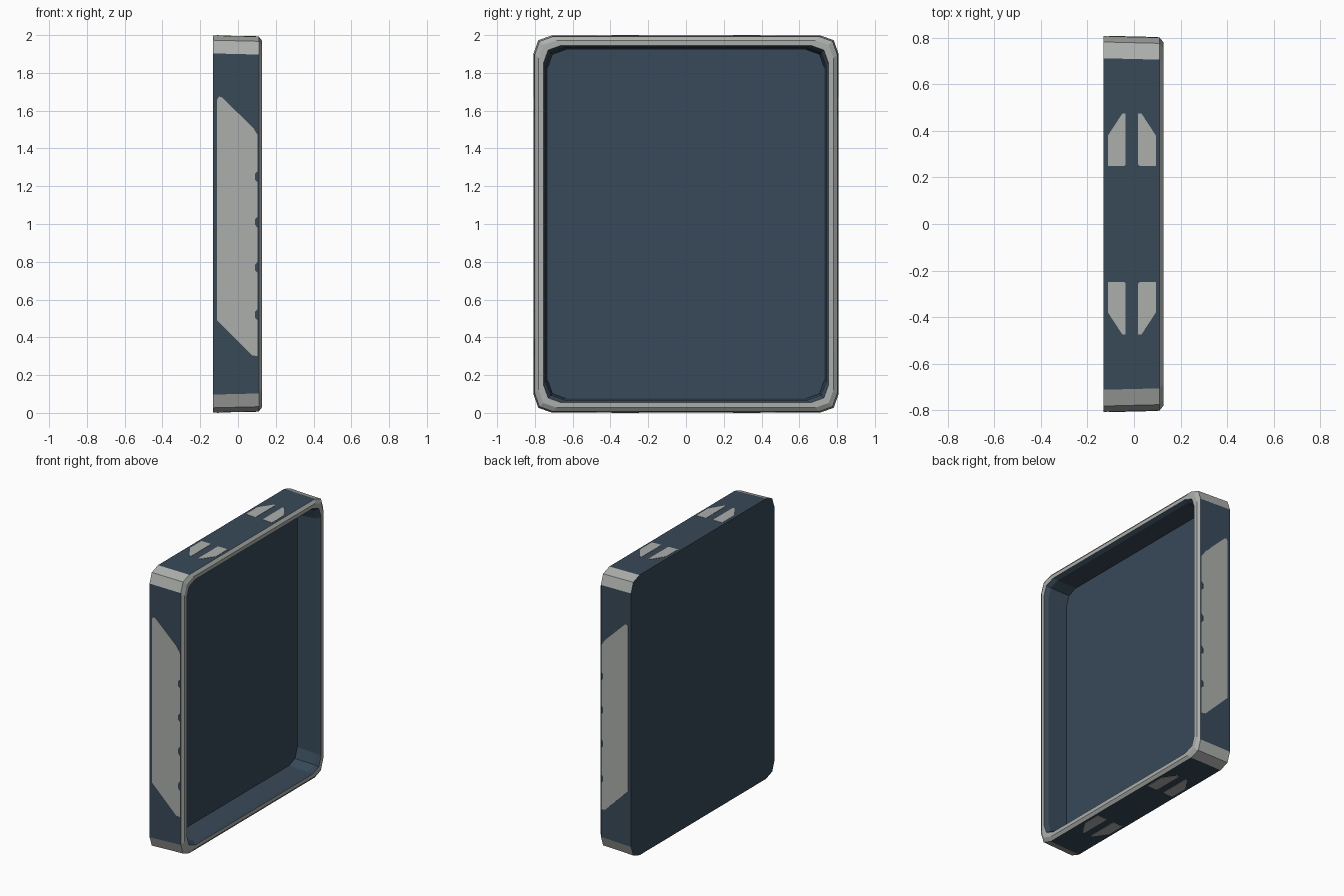
import bpy, bmesh
from mathutils import Vector

if "Cube" in bpy.data.objects:
    bpy.data.objects.remove(bpy.data.objects["Cube"])

W, H, CUT, MID = 0.807, 0.998, 0.095, 0.025   # half sizes and corner shape
BACK, TAPER = -0.132, 0.006 / 0.242           # back plane and wall taper


def material(name, rgb):
    m = bpy.data.materials.new(name)
    m.diffuse_color = (*rgb, 1)
    m.use_nodes = True
    m.node_tree.nodes["Principled BSDF"].inputs["Base Color"].default_value = m.diffuse_color
    return m


BLUE = material("slate_blue", (0.04, 0.068, 0.1))
GREY = material("light_grey", (0.41, 0.43, 0.41))


def finish(bm, name, mats):
    bmesh.ops.recalc_face_normals(bm, faces=bm.faces)
    me = bpy.data.meshes.new(name)
    bm.to_mesh(me)
    bm.free()
    for m in mats:
        me.materials.append(m)
    ob = bpy.data.objects.new(name, me)
    bpy.context.collection.objects.link(ob)
    return ob


def ring(bm, x, inset):
    """Rounded rectangle, two facets per corner, at depth x."""
    w, h = W - inset, H - inset
    corner = [(w, h - CUT), (w - MID, h - MID), (w - CUT, h)]
    pts = []
    for sy, sz in ((1, 1), (-1, 1), (-1, -1), (1, -1)):
        pts += [(sy * y, sz * z) for y, z in (corner if sy * sz > 0 else corner[::-1])]
    return [bm.verts.new((x, y, z + 1)) for y, z in pts]


# Tray: outer wall, bevelled rim, inner lip, recess and floor
bm = bmesh.new()
sections = [(BACK, 0, None), (0.11, 0.006, "wall"), (0.126, 0.026, "rim"),
            (0.126, 0.052, "rim"), (0.10, 0.066, "inside"), (-0.045, 0.075, "inside")]
prev = None
for x, inset, kind in sections:
    cur = ring(bm, x, inset)
    if prev is None:
        bm.faces.new(cur)
    else:
        for i in range(12):
            j = (i + 1) % 12
            f = bm.faces.new((prev[i], prev[j], cur[j], cur[i]))
            # the rim and the outer corner facets are grey
            f.material_index = int(kind == "rim" or (kind == "wall" and i % 3 < 2))
    prev = cur
bm.faces.new(prev)
finish(bm, "tray", [BLUE, GREY])


def plate(name, outline, place):
    """Thin inlay: outline of (x, along), place maps (x, along, lift)."""
    bm = bmesh.new()
    top = [bm.verts.new(place(x, a, 0.002)) for x, a in outline]
    low = [bm.verts.new(place(x, a, -0.002)) for x, a in outline]
    n = len(top)
    bm.faces.new(top)
    bm.faces.new(low[::-1])
    for i in range(n):
        j = (i + 1) % n
        bm.faces.new((top[i], low[i], low[j], top[j]))
    finish(bm, name, [GREY])


# Long side inlays with small notches along the front edge
side = [(-0.11, 0.49), (-0.11, 1.66), (-0.10, 1.675), (-0.085, 1.67), (0.08, 1.51), (0.104, 1.47)]
for z in (1.25, 1.01, 0.77, 0.52):
    side += [(0.104, z + 0.03), (0.09, z + 0.015), (0.09, z - 0.015), (0.104, z - 0.03)]
side += [(0.104, 0.30), (0.075, 0.305)]
for s, label in ((-1, "front"), (1, "back")):
    plate(f"{label}_side_inlay", side,
          lambda x, a, l: Vector((x, s * (W - (x - BACK) * TAPER + l), a)))

# Paired small inlays on top and bottom
small = [(-0.112, 0.25), (-0.042, 0.25), (-0.036, 0.256), (-0.036, 0.475),
         (-0.05, 0.475), (-0.112, 0.38)]
for sz, label in ((1, "top"), (-1, "bottom")):
    for sy in (-1, 1):
        for sx in (-1, 1):
            outline = [(x if sx < 0 else -0.018 - x, sy * y) for x, y in small]
            plate(f"{label}_inlay", outline,
                  lambda x, a, l: Vector((x, a, 1 + sz * (H - (x - BACK) * TAPER + l))))
